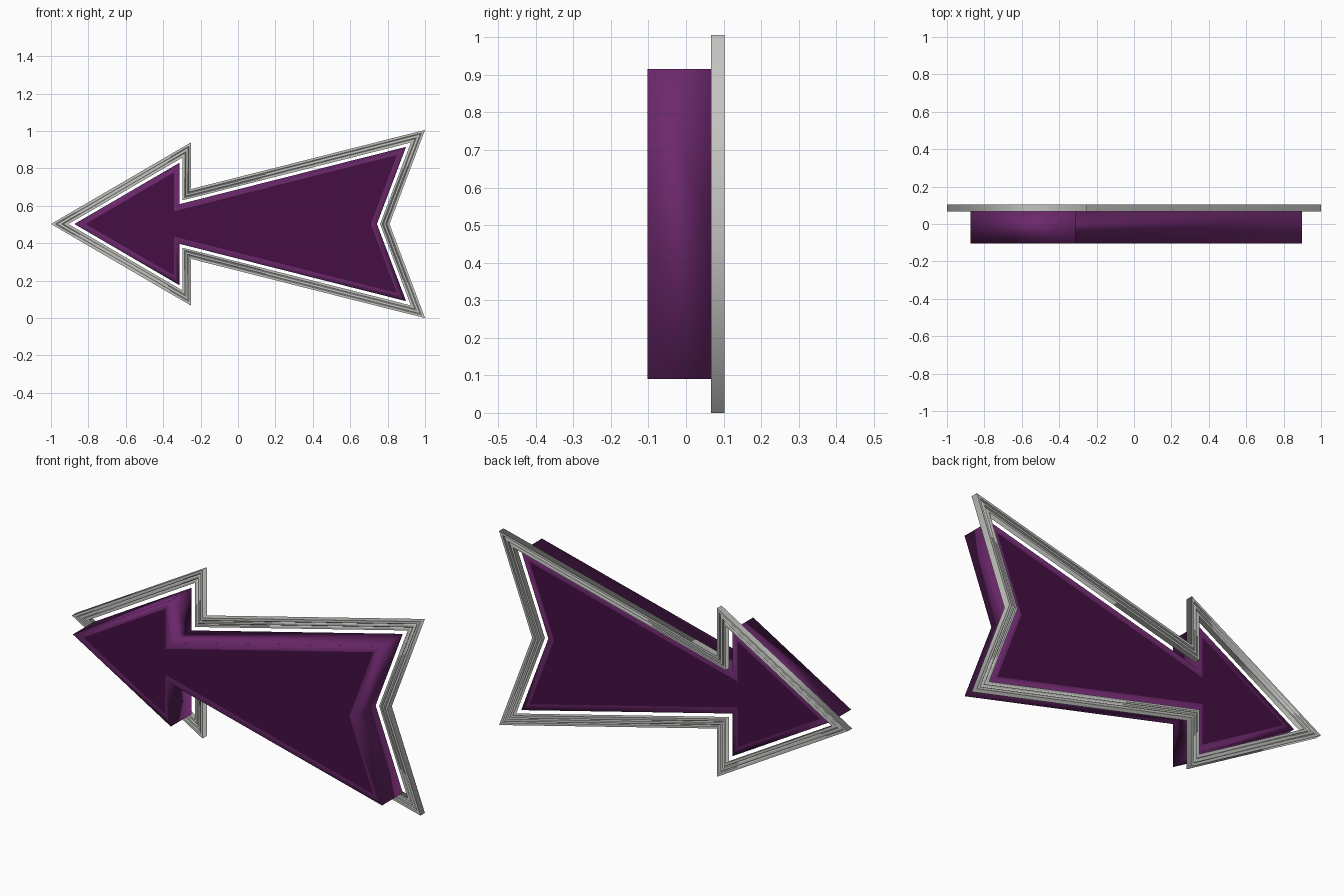
import bpy, bmesh
from mathutils import Vector

cube = bpy.data.objects.get("Cube")
if cube:
    bpy.data.objects.remove(cube, do_unlink=True)

MID = 0.503


def material(name, color, rough=0.5):
    m = bpy.data.materials.new(name)
    m.use_nodes = True
    m.diffuse_color = (*color, 1)
    bsdf = m.node_tree.nodes["Principled BSDF"]
    bsdf.inputs["Base Color"].default_value = (*color, 1)
    bsdf.inputs["Roughness"].default_value = rough
    return m


purple = material("purple", (0.15, 0.021, 0.15))
dark_purple = material("dark purple", (0.058, 0.0045, 0.055))
grey = material("light grey", (0.55, 0.55, 0.53))

# Arrow outline (x, height above the centre line), mirrored to the lower half
upper = [(-1, 0), (-0.25, 0.437), (-0.25, 0.187), (1, 0.503), (0.81, 0)]
outline = [Vector(p) for p in upper]
outline += [Vector((x, -z)) for x, z in upper[-2:0:-1]]


def inset(d):
    """Outline moved inwards by d with mitred corners."""
    result = []
    for i, p in enumerate(outline):
        a = (p - outline[i - 1]).normalized()
        b = (outline[(i + 1) % len(outline)] - p).normalized()
        na, nb = Vector((a.y, -a.x)), Vector((b.y, -b.x))
        result.append(p + (na + nb) * d / (1 + na.dot(nb)))
    return result


def ring(bm, d, y):
    return [bm.verts.new((p.x, y, p.y + MID)) for p in inset(d)]


def bridge(bm, r, s):
    n = len(r)
    return [bm.faces.new((r[i], r[(i + 1) % n], s[(i + 1) % n], s[i])) for i in range(n)]


def finish(bm, name, mats):
    bmesh.ops.recalc_face_normals(bm, faces=bm.faces)
    for f in bm.faces:
        f.smooth = True
    mesh = bpy.data.meshes.new(name)
    bm.to_mesh(mesh)
    bm.free()
    for m in mats:
        mesh.materials.append(m)
    obj = bpy.data.objects.new(name, mesh)
    bpy.context.collection.objects.link(obj)
    return obj


# Arrow body: softly shaded sides and rims, with a dark panel on each face
bm = bmesh.new()
sections = [(0.093, -0.103), (0.063, -0.103), (0.063, 0.067), (0.093, 0.067)]
rings = [ring(bm, d, y) for d, y in sections]
for r, s in zip(rings, rings[1:]):
    bridge(bm, r, s)
for r in (rings[0], rings[-1]):
    bm.faces.new(r).material_index = 1
finish(bm, "arrow_body", [purple, dark_purple])

# Frame: moulding with two grooves on both faces, swept around the outline
half = [(0, 0.018), (0.012, 0.018), (0.016, 0.011), (0.020, 0.016),
        (0.029, 0.016), (0.033, 0.009), (0.037, 0.014), (0.047, 0.014)]
profile = half + [(d, -h) for d, h in reversed(half)]
bm = bmesh.new()
rings = [ring(bm, d, 0.085 + h) for d, h in profile]
for r, s in zip(rings, rings[1:] + rings[:1]):
    bridge(bm, r, s)
# Keep the moulding lines crisp while the corners stay soft
for r in rings:
    for i, v in enumerate(r):
        bm.edges.get((v, r[i - 1])).smooth = False
finish(bm, "arrow_frame", [grey])
